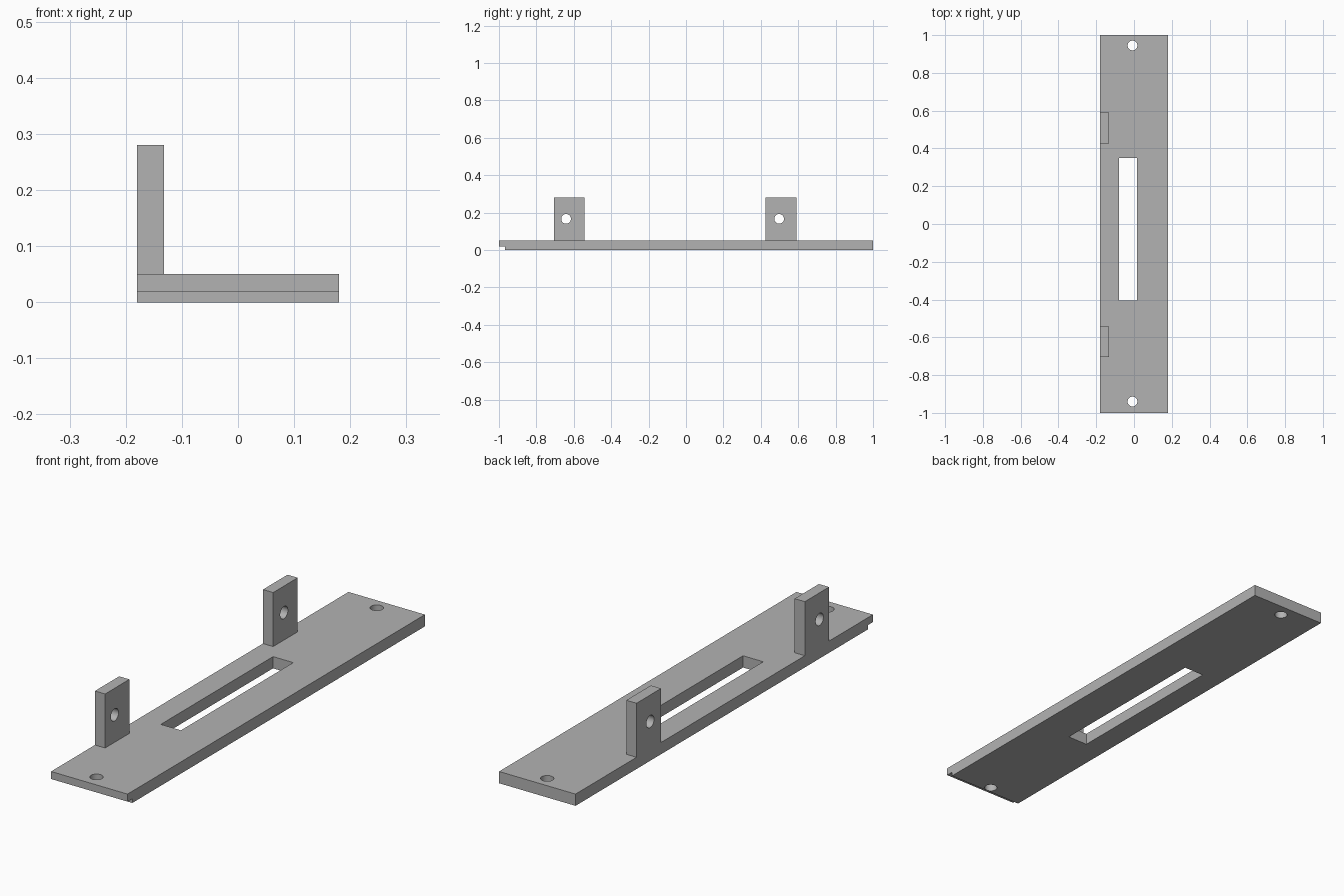
import bpy
from mathutils import Matrix, Vector

cube = bpy.data.objects.get("Cube")
if cube:
    bpy.data.objects.remove(cube, do_unlink=True)

grey = bpy.data.materials.new("plain grey")
grey.use_nodes = True
colour = (0.45, 0.45, 0.45, 1)
grey.diffuse_color = colour
grey.node_tree.nodes["Principled BSDF"].inputs["Base Color"].default_value = colour


def box(name, low, high):
    low, high = Vector(low), Vector(high)
    bpy.ops.mesh.primitive_cube_add(size=1)
    ob = bpy.context.object
    ob.name = name
    ob.data.transform(Matrix.Translation((low + high) / 2) @ Matrix.Diagonal((*(high - low), 1)))
    ob.data.materials.append(grey)
    return ob


def drill(name, centre, axis):
    bpy.ops.mesh.primitive_cylinder_add(vertices=32, radius=0.026, depth=0.2)
    ob = bpy.context.object
    ob.name = name
    turn = Vector((0, 0, 1)).rotation_difference(Vector(axis)).to_matrix().to_4x4()
    ob.data.transform(Matrix.Translation(centre) @ turn)
    ob.data.materials.append(grey)
    return ob


def cut(target, cutter):
    mod = target.modifiers.new(cutter.name, "BOOLEAN")
    mod.operation = "DIFFERENCE"
    mod.solver = "EXACT"
    mod.object = cutter
    cutter.hide_render = True
    bpy.context.view_layer.objects.active = target
    bpy.ops.object.modifier_apply(modifier=mod.name)
    bpy.data.objects.remove(cutter, do_unlink=True)


def smooth_holes(ob):
    bpy.ops.object.select_all(action="DESELECT")
    ob.select_set(True)
    bpy.context.view_layer.objects.active = ob
    bpy.ops.object.shade_smooth_by_angle()


# Base plate with a long slot, an end rebate underneath and two screw holes
plate = box("base_plate", (-0.18, -1, 0), (0.18, 1, 0.05))
cut(plate, box("slot_cutter", (-0.08, -0.405, -0.1), (0.015, 0.35, 0.1)))
cut(plate, box("rebate_cutter", (-0.3, -1.1, -0.1), (0.3, -0.968, 0.018)))
for y in (-0.94, 0.945):
    cut(plate, drill("screw_hole_cutter", (-0.008, y, 0.03), (0, 0, 1)))
smooth_holes(plate)

# Upright lugs along the right edge, each with a pin hole
for name, y0, y1, hole in (("front_lug", -0.705, -0.542, -0.641),
                           ("rear_lug", 0.425, 0.59, 0.498)):
    lug = box(name, (-0.18, y0, 0.05), (-0.132, y1, 0.28))
    cut(lug, drill("pin_hole_cutter", (-0.155, hole, 0.167), (1, 0, 0)))
    smooth_holes(lug)
